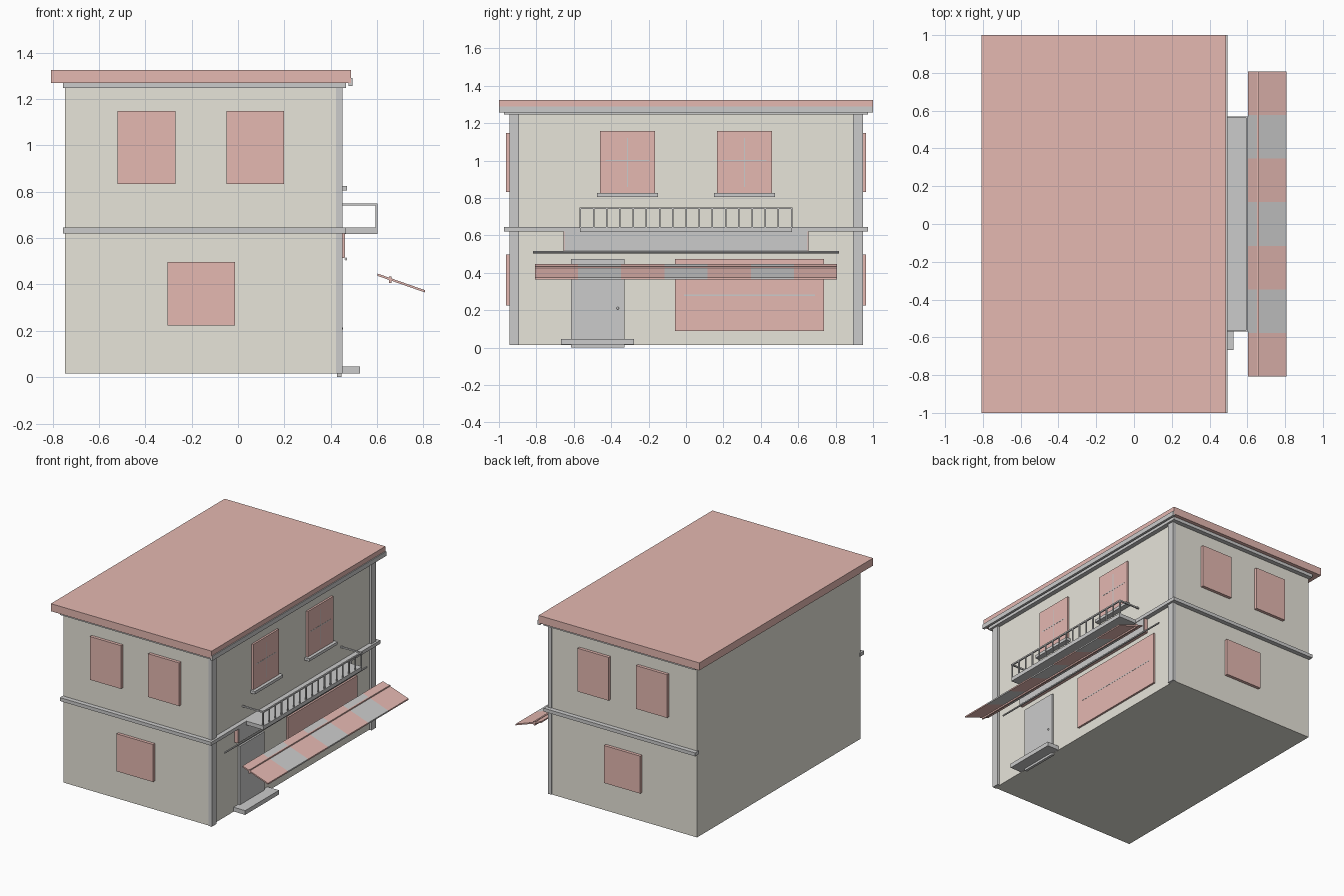
import bpy, math

if "Cube" in bpy.data.objects:
    bpy.data.objects.remove(bpy.data.objects["Cube"])

def mat(name, c):
    m = bpy.data.materials.new(name)
    m.diffuse_color = (*c, 1)
    m.use_nodes = True
    m.node_tree.nodes["Principled BSDF"].inputs["Base Color"].default_value = m.diffuse_color
    return m

WALL = mat("wall_beige", (0.80, 0.78, 0.70))
PINK = mat("soft_red", (0.78, 0.48, 0.44))

def box(name, x, y, z, m=None):
    """Box from (min, max) ranges on each axis."""
    bpy.ops.mesh.primitive_cube_add(size=1)
    o = bpy.context.object
    o.name = name
    for v in o.data.vertices:
        for i, (a, b) in enumerate((x, y, z)):
            v.co[i] = a if v.co[i] < 0 else b
    if m:
        o.data.materials.append(m)
    return o

def both(y):
    """A y range and its mirror image."""
    return [y, (-y[1], -y[0])]

FX = 0.43   # front wall plane

# Body, roof and gutter
box("house_body", (-0.75, FX), (-0.94, 0.94), (0.015, 1.27), WALL)
box("roof", (-0.81, 0.485), (-1, 1), (1.27, 1.325), PINK)
box("gutter", (0.475, 0.492), (-1, 1), (1.257, 1.29))

# Trim bands round three sides
for name, z in (("cornice", (1.247, 1.27)), ("floor_band", (0.62, 0.645))):
    box(name + "_front", (FX - 0.01, 0.463), (-0.973, 0.973), z)
    for y in both((0.93, 0.973)):
        box(name + "_side", (-0.757, 0.463), y, z)

# Corner posts
for y in both((0.893, 0.945)):
    box("corner_post", (0.42, 0.448), y, (0.015, 1.25))

# Side windows
for y in both((0.93, 0.962)):
    for x, z in (((-0.523, -0.273), (0.833, 1.148)), ((-0.053, 0.197), (0.833, 1.148)),
                 ((-0.307, -0.015), (0.224, 0.497))):
        box("side_window", x, y, z, PINK)

# Upper front windows with muntins and sills
for y in both((0.166, 0.46)):
    c = sum(y) / 2
    box("front_window", (FX - 0.01, 0.444), y, (0.82, 1.157), PINK)
    box("muntin_upright", (FX, 0.445), (c - 0.003, c + 0.003), (0.86, 1.12))
    box("muntin_cross", (FX, 0.445), (y[0] + 0.03, y[1] - 0.03), (0.997, 1.003))
    box("window_sill", (FX - 0.01, 0.467), (c - 0.163, c + 0.163), (0.805, 0.826))

# Shop window
box("shop_window", (FX - 0.01, 0.444), (-0.06, 0.738), (0.088, 0.473), PINK)
box("shop_window_bar", (FX, 0.445), (-0.01, 0.69), (0.277, 0.283))

# Door, knob and step
box("door", (0.424, 0.443), (-0.615, -0.33), (0, 0.473))
bpy.ops.mesh.primitive_uv_sphere_add(segments=10, ring_count=6, radius=0.007,
                                     location=(0.445, -0.365, 0.21))
bpy.context.object.name = "door_knob"
box("door_step", (0.424, 0.523), (-0.668, -0.278), (0.016, 0.047))

# Sign board with grey face plate, rod below
box("sign_board", (FX - 0.01, 0.456), (-0.656, 0.656), (0.515, 0.625), PINK)
box("sign_face", (0.45, 0.46), (-0.65, 0.65), (0.517, 0.625))
bpy.ops.mesh.primitive_cylinder_add(vertices=10, radius=0.006, depth=1.636,
                                    location=(0.463, 0, 0.51), rotation=(math.pi / 2, 0, 0))
bpy.context.object.name = "awning_rod"

# Balcony
box("balcony_floor", (FX - 0.01, 0.6), (-0.568, 0.568), (0.617, 0.645))
box("front_rail", (0.59, 0.6), (-0.57, 0.57), (0.74, 0.75))
for y in both((0.56, 0.57)):
    box("side_rail", (FX, 0.6), y, (0.74, 0.75))
for i in range(17):
    c = -0.565 + i * 1.13 / 16
    box("baluster", (0.591, 0.599), (c - 0.004, c + 0.004), (0.64, 0.745))

# Sloping striped awning
W = 1.616 / 7
for i in range(7):
    y0 = -0.808 + i * W
    o = box("awning_stripe", (0.6, 0.805), (y0, y0 + W), (0, 0.01), None if i % 2 else PINK)
    for v in o.data.vertices:
        v.co.z += 0.437 - (v.co.x - 0.6) * 0.35
box("awning_bar", (0.648, 0.659), (-0.808, 0.808), (0.406, 0.435), PINK)

# Centre the model in x
bpy.context.view_layer.update()
for o in bpy.context.scene.objects:
    o.location.x += 0.0025
